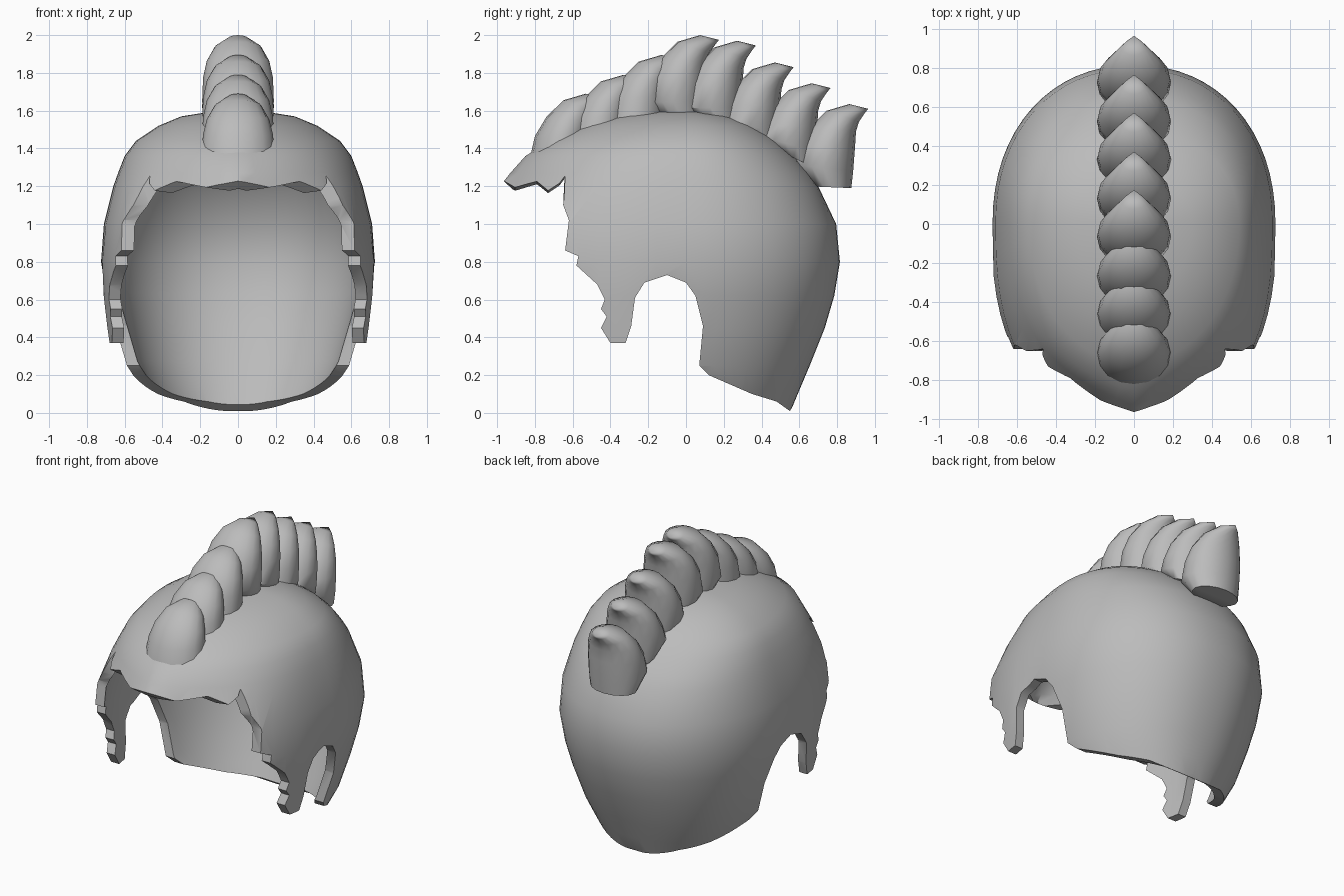
import bpy, bmesh
from math import cos, sin, pi

if "Cube" in bpy.data.objects:
    bpy.data.objects.remove(bpy.data.objects["Cube"])

grey = bpy.data.materials.new("plain_grey")
grey.use_nodes = True
grey.diffuse_color = (0.5, 0.5, 0.5, 1)
grey.node_tree.nodes["Principled BSDF"].inputs["Base Color"].default_value = (0.5, 0.5, 0.5, 1)


def make(name, rings, tip=None):
    """Skin a stack of closed rings, capped at both ends."""
    bm = bmesh.new()
    loops = [[bm.verts.new(p) for p in ring] for ring in rings]
    n = len(loops[0])
    for a, b in zip(loops, loops[1:]):
        for i in range(n):
            j = (i + 1) % n
            bm.faces.new((a[i], a[j], b[j], b[i]))
    bm.faces.new(loops[0][::-1])
    if tip:
        top = bm.verts.new(tip)
        for i in range(n):
            bm.faces.new((loops[-1][i], loops[-1][(i + 1) % n], top))
    else:
        bm.faces.new(loops[-1])
    bmesh.ops.recalc_face_normals(bm, faces=bm.faces)
    mesh = bpy.data.meshes.new(name)
    bm.to_mesh(mesh)
    bm.free()
    mesh.materials.append(grey)
    obj = bpy.data.objects.new(name, mesh)
    bpy.context.collection.objects.link(obj)
    return obj


def activate(obj):
    bpy.ops.object.select_all(action='DESELECT')
    obj.select_set(True)
    bpy.context.view_layer.objects.active = obj


def smooth(obj, angle):
    activate(obj)
    bpy.ops.object.shade_smooth_by_angle(angle=angle)


# Cap levels: height, half width, front depth, back depth
levels = [
    (-.1, .38, 1, .5), (0, .45, 1, .55), (.12, .52, 1, .6), (.25, .59, 1, .655),
    (.45, .65, 1, .735), (.62, .695, 1, .785), (.8, .725, 1, .815), (1, .71, 1, .795),
    (1.2, .66, .985, .7), (1.27, .635, .93, .65), (1.36, .6, .85, .57),
    (1.44, .54, .72, .48), (1.52, .42, .55, .36), (1.57, .3, .38, .23), (1.6, .11, .15, .05)]


def cap_ring(z, w, front, back, n=64):
    front_power = min(2.5, max(2, 2.5 - (z - 1.2) * 1.7))
    # the brow runs out to a point, fading upwards
    beak = .13 * min(1, max(0, (1.47 - z) / .25)) * (z > 1.1)
    # cheeks stay wide where the nape narrows
    cheek = max(w, min(.73, .7 + (z - .4) * .1)) if z < .9 else w
    ring = []
    for i in range(n):
        a = 2 * pi * i / n
        c, s = cos(a), sin(a)
        p = front_power if s < 0 else 2.15
        width = cheek if s < -.1 else w
        x = width * abs(c) ** (2 / p) * (1 if c > 0 else -1)
        y = abs(s) ** (2 / p) * (beak - front if s < 0 else back)
        if s < 0:
            y -= beak * max(0, 1 - abs(x) / .45) ** 1.7
        ring.append((x, y, z))
    return ring


cap = make("cap", [cap_ring(*row) for row in levels])
shell = cap.modifiers.new("thickness", 'SOLIDIFY')
shell.thickness = .06
shell.offset = -1

# Side outline of the cap: the brow rises sideways, then ragged cheek, ear arch, nape
brow = [(-1.1, 1.36), (-.905, 1.17), (-.79, 1.18), (-.73, 1.115), (-.67, 1.15), (-.64, 1.19)]
outline = [
    (-.65, 1.1), (-.62, 1.02), (-.64, .86), (-.57, .83), (-.58, .78),
    (-.47, .68), (-.43, .6), (-.45, .55), (-.42, .51), (-.45, .45), (-.4, .37),
    (-.32, .37), (-.29, .46), (-.27, .61), (-.22, .69), (-.1, .73), (0, .69),
    (.05, .62), (.09, .46), (.07, .25), (.12, .2), (.35, .1), (.48, .06),
    (.55, .01), (1.1, .9), (1.1, 1.8), (-1.1, 1.8)]
cutter = make("cap_cutter", [
    [(x, y, z + .14 * abs(x)) for y, z in brow] + [(x, y, z) for y, z in outline]
    for x in (-1, 0, 1)])
cutter.hide_render = True
trim = cap.modifiers.new("trim", 'BOOLEAN')
trim.operation = 'INTERSECT'
trim.solver = 'EXACT'
trim.object = cutter
activate(cap)
for name in ("thickness", "trim"):
    bpy.ops.object.modifier_apply(modifier=name)
bpy.data.objects.remove(cutter)
smooth(cap, .7)


def cap_height(y):
    """Height of the cap along its centre line."""
    side = [(-r[2] if y < 0 else r[3], r[0]) for r in levels[7:]]
    for (y0, z0), (y1, z1) in zip(side, side[1:]):
        if min(y0, y1) <= y <= max(y0, y1):
            return z0 + (z1 - z0) * (y - y0) / (y1 - y0)
    return 1.6 if abs(y) < .2 else 0


# Crest plume, relative to its tip: front y, front z, back y, back z, half width
plume = [
    (-.3, -.42, -.09, -.42, .16), (-.4, -.33, -.08, -.33, .19),
    (-.37, -.2, -.07, -.2, .185), (-.31, -.1, -.065, -.12, .165),
    (-.22, -.01, -.05, -.07, .125), (-.1, .025, -.02, -.025, .06)]


def plume_ring(ty, tz, fy, fz, by, bz, w, n=16):
    ring = []
    fy, by = ty + fy, ty + by
    fz = max(tz + fz, cap_height(fy) - .05)
    bz = max(tz + bz, cap_height(by) - .05)
    for i in range(n):
        a = 2 * pi * i / n
        t = .5 + sin(a) * .5
        ring.append((w * cos(a), fy + (by - fy) * t, fz + (bz - fz) * t))
    return ring


tips = [(-.43, 1.665), (-.23, 1.765), (-.03, 1.87), (.175, 1.975),
        (.37, 1.945), (.57, 1.83), (.765, 1.72), (.965, 1.61)]
for k, (ty, tz) in enumerate(tips):
    obj = make(f"crest_plume_{k + 1}", [plume_ring(ty, tz, *row) for row in plume], (0, ty, tz))
    smooth(obj, .9)
